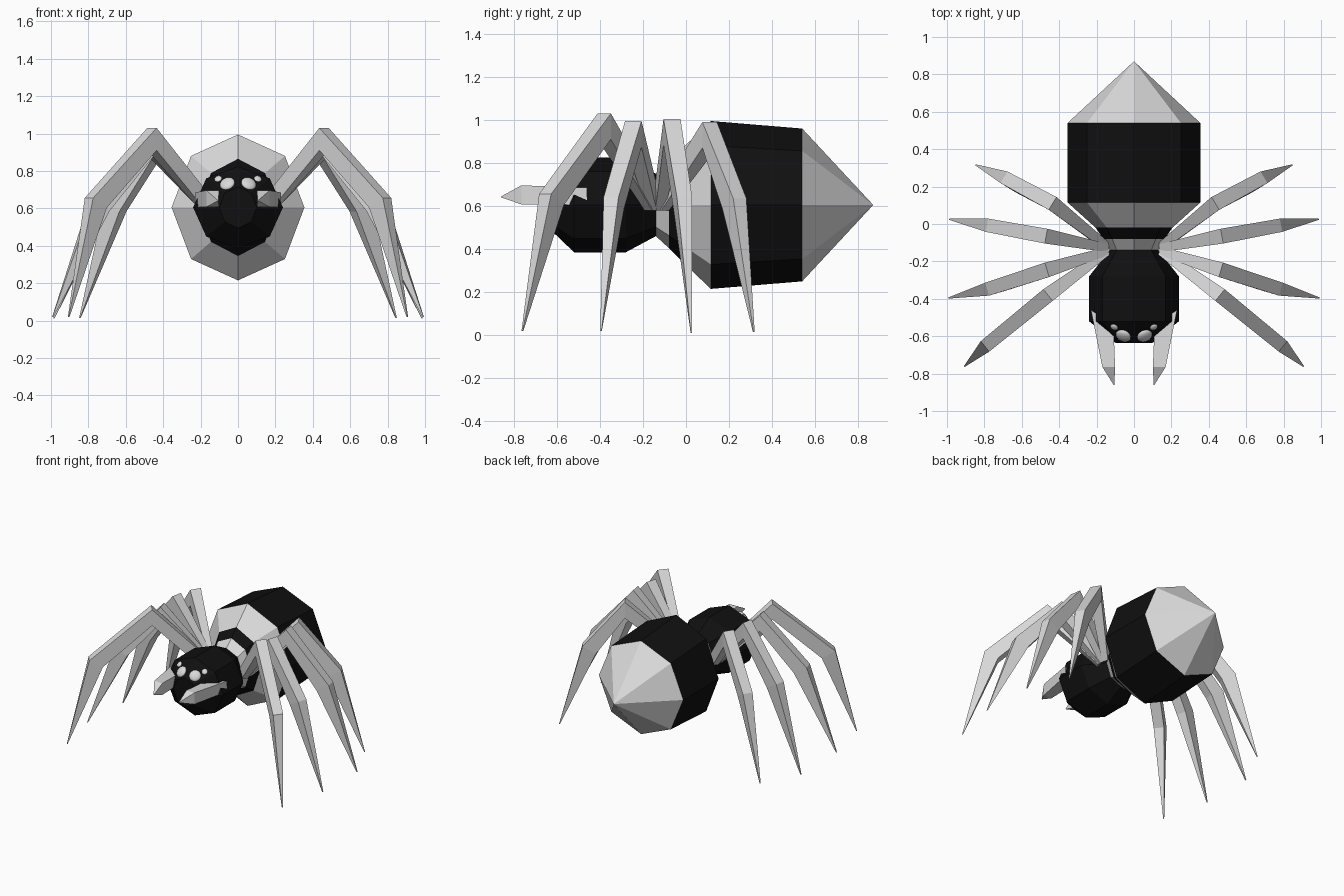
import bpy
import bmesh
from math import sin, cos, pi
from mathutils import Vector

cube = bpy.data.objects.get("Cube")
if cube:
    bpy.data.objects.remove(cube, do_unlink=True)


def make_material(name, value):
    mat = bpy.data.materials.new(name)
    mat.use_nodes = True
    colour = (value, value, value, 1)
    mat.diffuse_color = colour
    mat.node_tree.nodes["Principled BSDF"].inputs["Base Color"].default_value = colour
    return mat


BLACK = make_material("black", 0.005)
GREY = make_material("pale grey", 0.7)
MID_Z = 0.605


def finish(name, bm, *mats):
    bmesh.ops.recalc_face_normals(bm, faces=bm.faces[:])
    mesh = bpy.data.meshes.new(name)
    bm.to_mesh(mesh)
    bm.free()
    for mat in mats:
        mesh.materials.append(mat)
    obj = bpy.data.objects.new(name, mesh)
    bpy.context.collection.objects.link(obj)
    return obj


def loft(name, rings, bands, *mats):
    """Skin rings of points; bands gives the material of each span."""
    bm = bmesh.new()
    loops = [[bm.verts.new(p) for p in ring] for ring in rings]
    n = len(loops[0])
    for a, b, band in zip(loops, loops[1:], bands):
        for i in range(n):
            j = (i + 1) % n
            bm.faces.new((a[i], a[j], b[j], b[i])).material_index = band
    bm.faces.new(loops[0]).material_index = bands[0]
    bm.faces.new(loops[-1]).material_index = bands[-1]
    bmesh.ops.remove_doubles(bm, verts=bm.verts[:], dist=0.0005)
    return finish(name, bm, *mats)


def octagon(y, rx, rz):
    return [(rx * sin(i * pi / 4), y, MID_Z + rz * cos(i * pi / 4)) for i in range(8)]


def section(centre, side, up):
    c, s, u = Vector(centre), Vector(side), Vector(up)
    return [c - s - u, c + s - u, c + s + u, c - s + u]


# Body: head, waist and abdomen as one run of eight-sided rings
profile = [(-0.635, 0.10, 0.11), (-0.52, 0.24, 0.22), (-0.28, 0.24, 0.22),
           (-0.14, 0.13, 0.145), (-0.08, 0.165, 0.20), (-0.02, 0.205, 0.26),
           (0.115, 0.355, 0.39), (0.54, 0.355, 0.355), (0.87, 0.0001, 0.0001)]
loft("body", [octagon(*p) for p in profile], [0, 0, 0, 1, 0, 1, 0, 1], BLACK, GREY)

# Legs: root, knee, shin joint and tip, front to back
legs = {
    "front_leg": [(0.16, -0.16, 0.61), (0.46, -0.38, 0.97), (0.76, -0.625, 0.63), (0.905, -0.76, 0.02)],
    "second_leg": [(0.16, -0.15, 0.61), (0.465, -0.245, 0.935), (0.74, -0.335, 0.615), (0.99, -0.395, 0.02)],
    "third_leg": [(0.16, -0.125, 0.61), (0.47, -0.065, 0.945), (0.74, -0.015, 0.615), (0.985, 0.025, 0.01)],
    "rear_leg": [(0.16, -0.11, 0.61), (0.435, 0.11, 0.93), (0.655, 0.225, 0.61), (0.845, 0.315, 0.015)],
}

# Fangs: base, bend and point, each as centre, half width, half height
fang = [((0.17, -0.5, 0.645), (0.06, 0.04, 0), 0.04),
        ((0.135, -0.765, 0.652), (0.034, 0, 0), 0.044),
        ((0.107, -0.86, 0.642), (0.002, 0, 0), 0.002)]

# Eyes: centre and radius
eyes = {"large_eye": ((0.057, -0.598, 0.732), 0.042),
        "small_eye": ((0.106, -0.552, 0.758), 0.021)}


def mirrored(rings, sign):
    return [[(sign * x, y, z) for x, y, z in ring] for ring in rings]


for label, sign in (("left", 1), ("right", -1)):
    for name, path in legs.items():
        pts = [Vector(p) for p in path]
        out = pts[3] - pts[0]
        out.z = 0
        out.normalize()
        side = Vector((-out.y, out.x, 0))
        up = Vector((0, 0, 1))
        rings = [section(pts[0], side * 0.022, up * 0.03 - out * 0.025),
                 section(pts[1], side * 0.04, up * 0.06),
                 section(pts[2], side * 0.036, out * 0.047 + up * 0.026),
                 section(pts[3], side * 0.003, out * 0.003)]
        loft(f"{label}_{name}", mirrored(rings, sign), [0, 0, 0], GREY)

    rings = [section(c, s, (0, 0, h)) for c, s, h in fang]
    loft(f"{label}_fang", mirrored(rings, sign), [0, 0], GREY)

    for name, (centre, radius) in eyes.items():
        bm = bmesh.new()
        bmesh.ops.create_uvsphere(bm, u_segments=16, v_segments=8, radius=radius)
        eye = finish(f"{label}_{name}", bm, GREY)
        eye.data.shade_smooth()
        # Flatten the eye against the sloping face
        eye.scale.z = 0.45
        eye.location = (sign * centre[0], centre[1], centre[2])
        normal = Vector((sign * 0.3, -0.7, 0.65))
        eye.rotation_euler = normal.to_track_quat("Z", "Y").to_euler()
